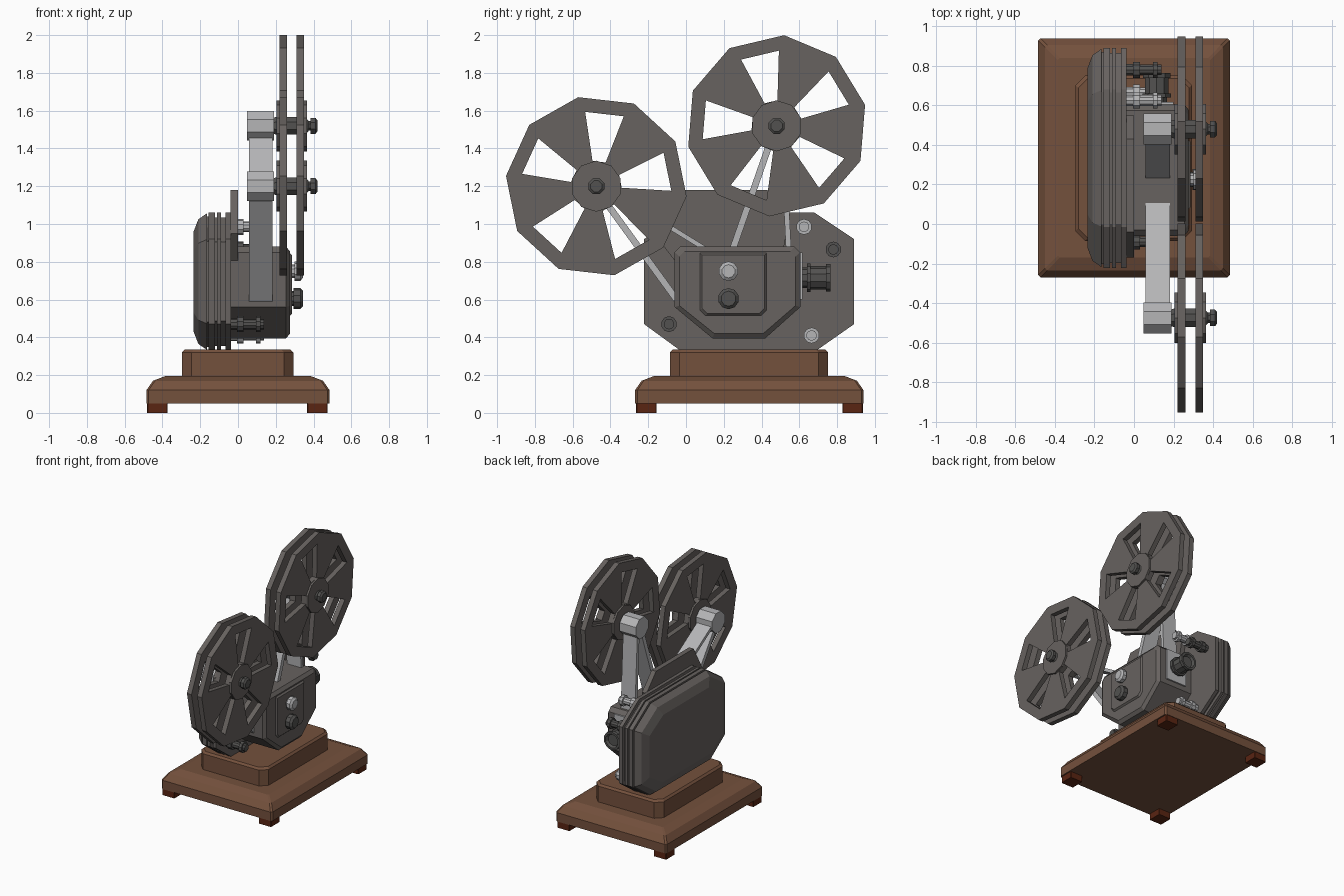
import bpy, bmesh, math
from mathutils import Vector

if "Cube" in bpy.data.objects:
    bpy.data.objects.remove(bpy.data.objects["Cube"])


def material(name, rgb):
    m = bpy.data.materials.new(name)
    m.diffuse_color = (*rgb, 1)
    m.use_nodes = True
    m.node_tree.nodes["Principled BSDF"].inputs["Base Color"].default_value = m.diffuse_color
    return m


GREY = material("warm grey metal", (0.135, 0.122, 0.115))
DARK = material("dark metal", (0.085, 0.083, 0.08))
LIGHT = material("light steel", (0.46, 0.46, 0.47))
WOOD = material("brown wood", (0.175, 0.082, 0.046))
FOOT = material("dark red wood", (0.1, 0.018, 0.006))


def finish(name, bm, mat):
    bmesh.ops.recalc_face_normals(bm, faces=bm.faces)
    me = bpy.data.meshes.new(name)
    bm.to_mesh(me)
    bm.free()
    me.materials.append(mat)
    ob = bpy.data.objects.new(name, me)
    bpy.context.collection.objects.link(ob)
    return ob


def loft(name, rings, mat):
    """Skin a list of equal-length rings and cap both ends."""
    bm = bmesh.new()
    vs = [[bm.verts.new(p) for p in r] for r in rings]
    n = len(vs[0])
    for a, b in zip(vs, vs[1:]):
        for i in range(n):
            j = (i + 1) % n
            bm.faces.new((a[i], a[j], b[j], b[i]))
    bm.faces.new(vs[0])
    bm.faces.new(vs[-1])
    return finish(name, bm, mat)


def inset(outline, d):
    """Shrink a 2D outline by about d on every side."""
    us, vs = [p[0] for p in outline], [p[1] for p in outline]
    cu, cv = (min(us) + max(us)) / 2, (min(vs) + max(vs)) / 2
    su, sv = 1 - 2 * d / (max(us) - min(us)), 1 - 2 * d / (max(vs) - min(vs))
    return [(cu + (u - cu) * su, cv + (v - cv) * sv) for u, v in outline]


def side_loft(name, outline, steps, mat):
    """Outline in y-z, carried along x by (x, inset) steps."""
    return loft(name, [[(x, y, z) for y, z in inset(outline, d)] for x, d in steps], mat)


def up_loft(name, outline, steps, mat):
    """Outline in x-y, carried up z by (z, inset) steps."""
    return loft(name, [[(x, y, z) for x, y in inset(outline, d)] for z, d in steps], mat)


def cut_rect(u0, u1, v0, v1, c):
    return [(u0 + c, v0), (u1 - c, v0), (u1, v0 + c), (u1, v1 - c),
            (u1 - c, v1), (u0 + c, v1), (u0, v1 - c), (u0, v0 + c)]


def turned(name, a, b, profile, mat, sides=8, axis="x"):
    """Turned part from (position, radius) pairs along the x or y axis."""
    rings = []
    for t, r in profile:
        ring = []
        for i in range(sides):
            w = 2 * math.pi * (i + 0.5) / sides
            c, s = r * math.cos(w), r * math.sin(w)
            ring.append((t, a + c, b + s) if axis == "x" else (a + c, t, b + s))
        rings.append(ring)
    return loft(name, rings, mat)


# wooden base, plinth and feet
up_loft("base", cut_rect(-0.485, 0.485, -0.27, 0.94, 0.012),
        [(0.05, 0), (0.12, 0), (0.17, 0.035), (0.195, 0.1)], WOOD)
up_loft("plinth", cut_rect(-0.297, 0.293, -0.085, 0.752, 0.05),
        [(0.19, 0), (0.32, 0), (0.335, 0.015)], WOOD)
for x in (-0.427, 0.42):
    for y in (-0.21, 0.882):
        up_loft("foot", cut_rect(x - 0.054, x + 0.054, y - 0.054, y + 0.054, 0.004),
                [(0, 0), (0.055, 0)], FOOT)

# finned main housing with a domed back
BODY = [(-0.03, 0.33), (0.69, 0.33), (0.89, 0.47), (0.89, 0.92),
        (0.68, 1.06), (-0.015, 1.06), (-0.222, 0.92), (-0.222, 0.47)]
side_loft("housing", BODY,
          [(-0.235, 0.1), (-0.21, 0.035), (-0.165, 0.004), (-0.165, 0.02), (-0.155, 0.02),
           (-0.155, 0), (-0.122, 0), (-0.122, 0.025), (-0.112, 0.025), (-0.112, 0),
           (-0.09, 0), (-0.09, 0.025), (-0.065, 0.025), (-0.065, 0), (-0.037, 0)], GREY)
side_loft("bracket_plate", [(-0.04, 0.78), (0.5, 0.78), (0.55, 1.05), (0.43, 1.18),
                            (-0.04, 1.18), (-0.17, 0.95)], [(-0.039, 0), (0.0, 0)], GREY)

# gearbox with raised door
GEAR = [(0.14, 0.395), (0.42, 0.395), (0.605, 0.56), (0.605, 0.85),
        (0.575, 0.88), (-0.03, 0.88), (-0.06, 0.85), (-0.06, 0.56)]
side_loft("gearbox", GEAR, [(-0.04, 0), (0.255, 0), (0.275, 0.025)], GREY)
side_loft("gearbox_door", [(0.1, 0.51), (0.4, 0.51), (0.43, 0.54), (0.43, 0.85), (0.07, 0.85), (0.07, 0.54)],
          [(0.27, 0), (0.287, 0.015)], GREY)
turned("upper_knob", 0.225, 0.75, [(0.28, 0.035), (0.3, 0.035), (0.3, 0.052), (0.33, 0.052), (0.343, 0.035)],
       LIGHT, 10)
turned("lower_knob", 0.225, 0.605, [(0.28, 0.04), (0.295, 0.04), (0.295, 0.056), (0.33, 0.056), (0.345, 0.04)],
       DARK, 10)

# lens with its mounting plate
side_loft("lens_plate", [(0.6, 0.6), (0.617, 0.6), (0.617, 0.85), (0.6, 0.85)], [(0.02, 0), (0.2, 0)], LIGHT)
turned("lens", 0.115, 0.715, [(0.61, 0.055), (0.64, 0.055), (0.64, 0.075), (0.66, 0.075), (0.66, 0.062),
       (0.74, 0.062), (0.74, 0.072), (0.765, 0.072), (0.765, 0.055), (0.745, 0.045)], DARK, 10, "y")

# film rollers on the housing
for y, z, mat in ((0.625, 0.985, LIGHT), (0.665, 0.41, LIGHT), (0.78, 0.865, DARK), (-0.09, 0.47, DARK)):
    turned("film_roller", y, z, [(-0.04, 0.03), (-0.005, 0.03), (-0.005, 0.042), (0.03, 0.042), (0.03, 0.028),
           (0.095, 0.028), (0.095, 0.042), (0.12, 0.042), (0.12, 0.028), (0.138, 0.028)], mat, 10)


def strip(p, q, width):
    """Flat belt run between two y-z points."""
    p, q = Vector(p), Vector(q)
    d = (q - p).normalized()
    n = Vector((-d.y, d.x)) * width / 2
    side_loft("drive_belt", [p + n, p - n, q - n, q + n], [(0.058, 0), (0.182, 0)], LIGHT)


strip((-0.435, 1.13), (-0.05, 0.6), 0.035)
strip((-0.42, 1.19), (0.12, 0.857), 0.025)
strip((0.455, 1.46), (0.235, 0.83), 0.035)
strip((0.512, 1.48), (0.545, 0.83), 0.028)


def reel(y, z, phase):
    """Two five-window discs on a hub, with spindle, pulley and end nut."""
    for x in (0.24, 0.33):
        bm = bmesh.new()
        rings = []
        for r, shift in ((0.03, 0), (0.135, 3), (0.398, 3), (0.481, 0)):
            ring = []
            for k in range(10):
                w = math.radians(phase + 36 * k + (shift if k % 2 == 0 else -shift))
                ring.append(bm.verts.new((x, y + r * math.cos(w), z + r * math.sin(w))))
            rings.append(ring)
        for lvl in range(3):
            for k in range(10):
                if lvl == 1 and k % 2 == 0:
                    continue
                j = (k + 1) % 10
                a, b = rings[lvl], rings[lvl + 1]
                bm.faces.new((a[k], a[j], b[j], b[k]))
        ob = finish("reel_disc", bm, GREY)
        mod = ob.modifiers.new("thickness", "SOLIDIFY")
        mod.thickness, mod.offset = 0.04, 0
    for x0, x1 in ((0.205, 0.225), (0.345, 0.365)):
        turned("reel_hub", y, z, [(x0, 0.135), (x1, 0.135)], GREY, 10)
    turned("spindle", y, z, [(0.17, 0.038), (0.2, 0.05), (0.355, 0.05), (0.375, 0.028), (0.385, 0.028),
           (0.385, 0.046), (0.41, 0.046), (0.42, 0.032)], DARK, 8)
    turned("belt_pulley", y, z, [(0.048, 0.085), (0.19, 0.085)], LIGHT, 8)


reel(-0.475, 1.2, 65.5)
reel(0.48, 1.52, 85.3)
